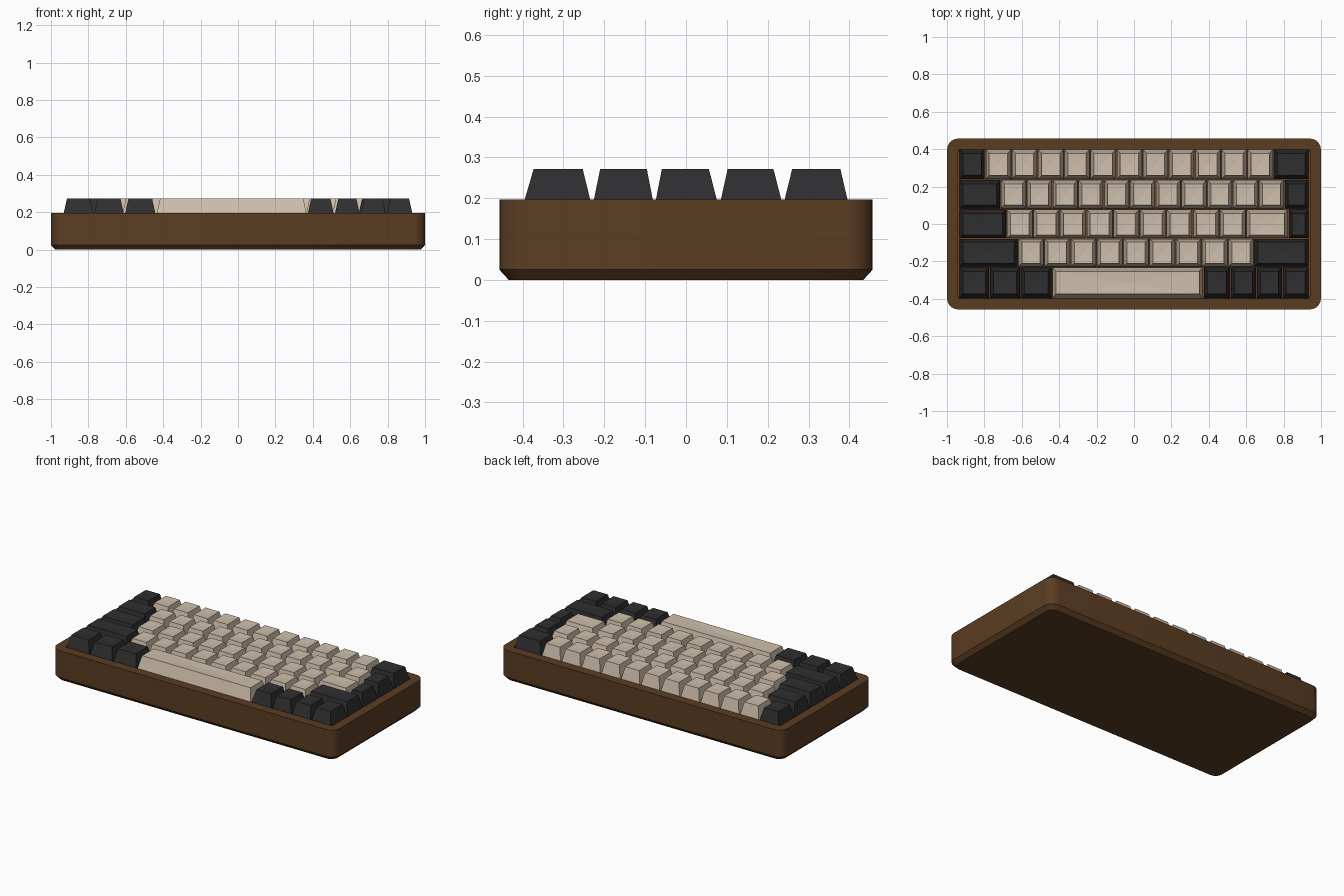
import bpy, bmesh, math

if "Cube" in bpy.data.objects:
    bpy.data.objects.remove(bpy.data.objects["Cube"])


def material(name, rgb):
    m = bpy.data.materials.new(name)
    m.diffuse_color = (*rgb, 1)
    m.use_nodes = True
    m.node_tree.nodes["Principled BSDF"].inputs["Base Color"].default_value = m.diffuse_color
    return m


BROWN = material("walnut brown", (0.105, 0.046, 0.016))
ORANGE = material("plate orange brown", (0.17, 0.06, 0.014))
DARK = material("charcoal", (0.028, 0.028, 0.030))
CREAM = material("cream", (0.62, 0.52, 0.41))


def rounded_rect(hx, hy, r, z, seg=5):
    pts = []
    for k, (sx, sy) in enumerate([(1, 1), (-1, 1), (-1, -1), (1, -1)]):
        for i in range(seg + 1):
            a = math.pi / 2 * (k + i / seg)
            pts.append((sx * (hx - r) + r * math.cos(a),
                        sy * (hy - r) + r * math.sin(a), z))
    return pts


def loft(name, loops, mat, dish=0):
    # stack closed loops, cap both ends, optionally sink the top centre
    bm = bmesh.new()
    rings = [[bm.verts.new(p) for p in loop] for loop in loops]
    n = len(rings[0])
    for a, b in zip(rings, rings[1:]):
        for i in range(n):
            j = (i + 1) % n
            bm.faces.new((a[i], a[j], b[j], b[i]))
    bm.faces.new(rings[0][::-1])
    top = bm.faces.new(rings[-1])
    if dish:
        c = bmesh.ops.poke(bm, faces=[top])["verts"][0]
        c.co.z -= dish
    bmesh.ops.recalc_face_normals(bm, faces=bm.faces[:])
    me = bpy.data.meshes.new(name)
    bm.to_mesh(me)
    bm.free()
    me.materials.append(mat)
    ob = bpy.data.objects.new(name, me)
    bpy.context.collection.objects.link(ob)
    return ob


# Case: chamfered tray with an open well
case = loft("case", [
    rounded_rect(0.976, 0.434, 0.045, 0),
    rounded_rect(1.0, 0.457, 0.062, 0.025),
    rounded_rect(1.0, 0.457, 0.062, 0.197),
    rounded_rect(0.942, 0.399, 0.012, 0.197),
    rounded_rect(0.942, 0.399, 0.012, 0.155),
], BROWN)
bpy.context.view_layer.objects.active = case
case.select_set(True)
bpy.ops.object.shade_smooth_by_angle(angle=math.radians(25))

# Switch plate
loft("switch_plate", [rounded_rect(0.941, 0.398, 0.012, z) for z in (0.15, 0.165)], ORANGE)


def rect(x0, x1, y0, y1, z):
    return [(x0, y0, z), (x1, y0, z), (x1, y1, z), (x0, y1, z)]


def key(name, x0, x1, row, mat):
    y0, y1, t0, t1 = row
    g, inset = 0.003, 0.021
    loft(name, [
        rect(x0 + g, x1 - g, y0, y1, 0.168),
        rect(x0 + g, x1 - g, y0, y1, 0.190),
        rect(x0 + inset, x1 - inset, t0, t1, 0.272),
    ], mat, dish=0.003)


# Rows: (base y0, y1, top y0, y1), left dark edges, cream span and edges, right dark edges
L, R = -0.936, 0.936
ROWS = [
    ((0.240, 0.397, 0.260, 0.378), [L, -0.795], 11, 0.745, [], [R]),
    ((0.084, 0.235, 0.102, 0.214), [L, -0.713], 11, 0.803, [], [R]),
    ((-0.075, 0.077, -0.059, 0.056), [L, -0.682], 9, 0.599, [0.825], [R]),
    ((-0.227, -0.080, -0.210, -0.096), [L, -0.621], 9, 0.642, [], [R]),
    ((-0.397, -0.233, -0.373, -0.253), [L, -0.772, -0.607, -0.438], 1, 0.370,
     [], [0.515, 0.654, 0.793, R]),
]
for r, (row, left, n, end, wide, right) in enumerate(ROWS, 1):
    start = left[-1]
    edges = [start + (end - start) * i / n for i in range(n + 1)] + wide
    groups = [("left_dark", left, DARK), ("cream", edges, CREAM),
              ("right_dark", [edges[-1]] + right, DARK)]
    for label, e, mat in groups:
        for i, (a, b) in enumerate(zip(e, e[1:]), 1):
            name = "space_bar" if r == 5 and mat == CREAM else f"row{r}_{label}_key_{i}"
            key(name, a, b, row, mat)
